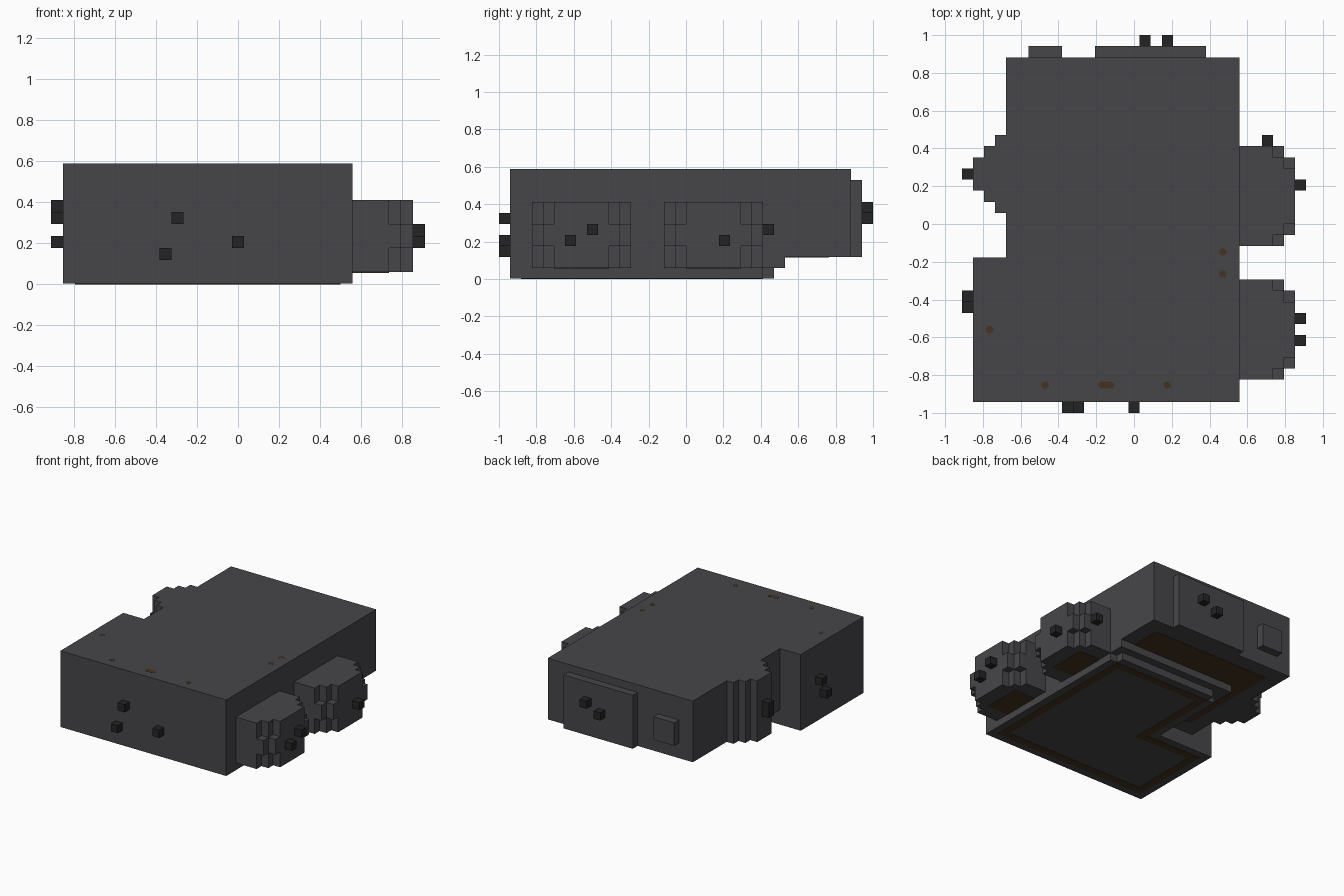
import bpy
import bmesh

if "Cube" in bpy.data.objects:
    bpy.data.objects.remove(bpy.data.objects["Cube"], do_unlink=True)

U = 1 / 17      # one block of the model
THIN = 0.05     # thickness of painted plates, in blocks


def material(name, rgb):
    m = bpy.data.materials.new(name)
    m.use_nodes = True
    color = (*rgb, 1)
    m.diffuse_color = color
    bsdf = m.node_tree.nodes["Principled BSDF"]
    bsdf.inputs["Base Color"].default_value = color
    bsdf.inputs["Roughness"].default_value = 0.9
    return m


GREY = material("dark grey", (0.062, 0.061, 0.067))
BLACK = material("near black", (0.017, 0.017, 0.017))
BROWN = material("dark brown", (0.056, 0.034, 0.013))


def prism(name, outline, z0, z1, mat):
    """Extrude an outline given in blocks, from height z0 to z1."""
    bm = bmesh.new()
    verts = [bm.verts.new(((i - 15.5) * U, (j - 17) * U, z0 * U)) for i, j in outline]
    face = bm.faces.new(verts)
    top = bmesh.ops.extrude_face_region(bm, geom=[face])["geom"]
    moved = [v for v in top if isinstance(v, bmesh.types.BMVert)]
    bmesh.ops.translate(bm, verts=moved, vec=(0, 0, (z1 - z0) * U))
    bmesh.ops.recalc_face_normals(bm, faces=bm.faces)
    mesh = bpy.data.meshes.new(name)
    bm.to_mesh(mesh)
    bm.free()
    mesh.materials.append(mat)
    ob = bpy.data.objects.new(name, mesh)
    bpy.context.collection.objects.link(ob)
    return ob


def box(name, i, j, k, mat=GREY):
    """Box from (start, end) ranges in blocks."""
    corners = [(i[0], j[0]), (i[1], j[0]), (i[1], j[1]), (i[0], j[1])]
    return prism(name, corners, k[0], k[1], mat)


# Main body with the stepped bulge on its side
body = [(1, 1), (25, 1), (25, 32), (4, 32),
        (4, 25), (3, 25), (3, 24), (2, 24), (2, 23), (1, 23),
        (1, 20), (2, 20), (2, 19), (3, 19), (3, 18), (4, 18),
        (4, 14), (1, 14)]
prism("body", body, 2, 10, GREY)

# Stepped underside
prism("underside_upper_step", [(1, 1), (25, 1), (25, 26), (8, 26), (8, 14), (1, 14)],
      1, 2, GREY)
prism("underside_lower_step",
      [(1, 1), (25, 1), (25, 24), (24, 24), (24, 25), (10, 25), (10, 24), (9, 24), (9, 14), (1, 14)],
      THIN, 1, GREY)


# Side pods, with corners cut deeper above and below the middle band
def pod(name, j0):
    j1 = j0 + 9
    for part, z0, z1, cut in (("bottom", 1, 3, 2), ("middle", 3, 5, 1), ("top", 5, 7, 2)):
        near = [(25, j0)]
        for s in range(cut):
            x = 30 - cut + s
            near += [(x, j0 + s), (x, j0 + s + 1)]
        near.append((30, j0 + cut))
        far = [(x, j0 + j1 - y) for x, y in reversed(near)]
        prism(f"{name}_{part}", list(dict.fromkeys(near + far)), z0, z1, GREY)
    box(name + "_brown_base", (25, 28), (j0 + 2, j1 - 2), (1 - THIN, 1), BROWN)


pod("front_pod", 3)
pod("rear_pod", 15)

# Back plates
box("large_back_plate", (12, 22), (32, 33), (2, 9))
box("small_back_plate", (6, 9), (32, 33), (4, 7))

# Small black studs, one block each
studs = {
    "front_stud": [(10, 0, 5), (9, 0, 2), (15, 0, 3)],
    "back_stud": [(18, 33, 6), (16, 33, 5)],
    "left_stud": [(30, 20, 3), (30, 8, 4), (30, 6, 3), (27, 24, 4)],
    "right_stud": [(0, 21, 5), (0, 21, 6), (0, 10, 5), (0, 9, 3)],
}
for name, cells in studs.items():
    for i, j, k in cells:
        box(name, (i, i + 1), (j, j + 1), (k, k + 1), BLACK)

# Brown band around the lowest face
band = [(2, 2), (23, 2), (23, 23), (10, 23), (10, 12), (2, 12)]
for (i0, j0), (i1, j1) in zip(band, band[1:] + band[:1]):
    box("underside_band", (min(i0, i1), max(i0, i1) + 1),
        (min(j0, j1), max(j0, j1) + 1), (0, THIN), BROWN)

# Brown patch below the rear of the body
prism("rear_underside_patch", [(6, 16), (8, 16), (8, 26), (23, 26), (23, 30), (6, 30)],
      2 - THIN, 2, BROWN)


# Brown spots on the roof
def spot(i, j):
    bpy.ops.mesh.primitive_cylinder_add(
        vertices=12, radius=0.02, depth=0.002,
        location=((i - 15.5) * U, (j - 17) * U, 10 * U))
    ob = bpy.context.object
    ob.name = "roof_spot"
    ob.data.materials.append(BROWN)
    return ob


for i, j in [(23.5, 14.5), (23.5, 12.5), (2.5, 7.5), (7.5, 2.5), (18.5, 2.5)]:
    spot(i, j)
for i in (12.6, 13, 13.4):
    spot(i, 2.5)
